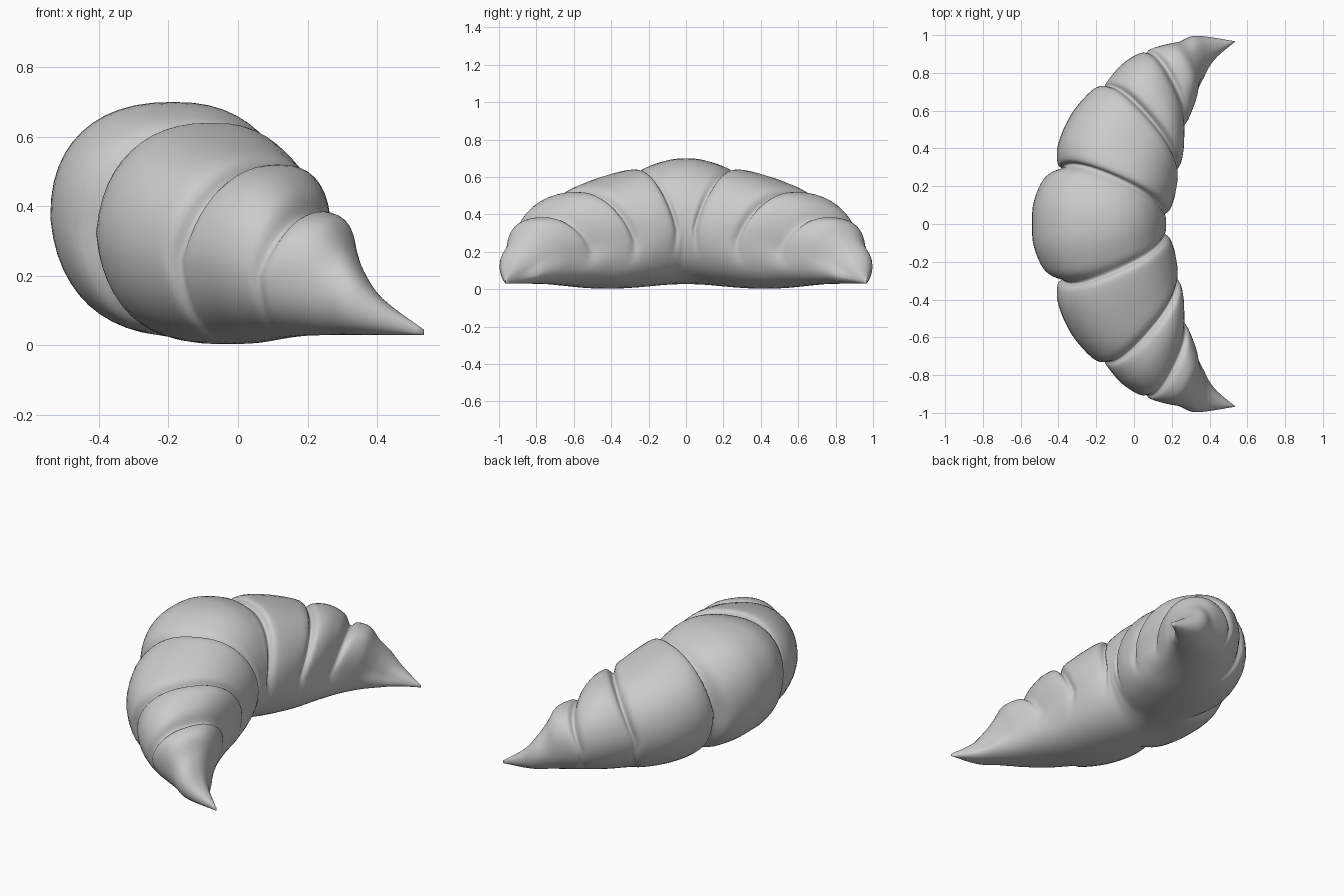
import bpy, bmesh, math
from mathutils import Vector

if "Cube" in bpy.data.objects:
    bpy.data.objects.remove(bpy.data.objects["Cube"])

# Half of the roll: outer x,y / inner x,y / top height / forward bow of the slice
HALF = [
    (-.54, .00, .17, .00, .70, .00),
    (-.53, .12, .17, .015, .69, .03),
    (-.475, .24, .17, .03, .65, .07),
    (-.38, .285, .155, .045, .61, .08),    # crease 1
    (-.405, .32, .19, .07, .64, .08),
    (-.40, .43, .215, .13, .625, .08),
    (-.33, .585, .225, .19, .585, .09),
    (-.22, .71, .225, .24, .54, .09),
    (-.165, .715, .21, .27, .49, .09),     # crease 2
    (-.145, .75, .24, .30, .52, .09),
    (-.07, .84, .255, .37, .50, .08),
    (.02, .90, .255, .45, .44, .07),
    (.06, .90, .25, .50, .37, .07),        # crease 3
    (.085, .925, .28, .54, .385, .07),
    (.17, .95, .325, .65, .36, .05),
    (.24, .965, .335, .71, .285, .04),
    (.31, .995, .36, .78, .22, .02),
    (.40, .99, .41, .86, .135, .01),
    (.535, .967, .535, .965, .045, .00),   # tip
]
SIDES, STEPS, WINDOW = 48, 4, 9


def mirrored(s):
    return (s[0], -s[1], s[2], -s[3], s[4], -s[5])


def spline(stations):
    """Catmull-Rom interpolation between slices."""
    out = []
    n = len(stations)
    for i in range(n - 1):
        a, b, c, d = (stations[min(max(k, 0), n - 1)] for k in (i - 1, i, i + 1, i + 2))
        for j in range(STEPS):
            t = j / STEPS
            out.append(tuple(
                .5 * (2 * q + (r - p) * t + (2 * p - 5 * q + 4 * r - s) * t * t
                      + (3 * q - p - 3 * r + s) * t ** 3)
                for p, q, r, s in zip(a, b, c, d)))
    out.append(stations[-1])
    return out


def angle(k):
    """Rounded-square position: u across (inner is +), w upward."""
    t = 2 * math.pi * k / SIDES
    return [math.copysign(abs(v) ** .85, v) for v in (math.cos(t), math.sin(t))]


def section(s):
    """Slice standing between the outer and inner edge."""
    outer, inner = Vector((s[0], s[1], 0)), Vector((s[2], s[3], 0))
    across = inner - outer
    forward = Vector((-across.y, across.x, 0)).normalized()
    y = abs(s[1] + s[3]) / 2
    low = .015 * math.cos(min(y, .8) / .4 * math.pi) + .015
    mid, half = (s[4] + low) / 2, (s[4] - low) / 2
    lean = .10 + .25 * max(0, y - .4)
    pts = []
    for k in range(SIDES):
        u, w = angle(k)
        if u > 0 and w > 0:
            u *= 1 - lean * w          # inner wall leans back
        if u < 0 and w < 0:
            u *= 1 + .10 * w           # outer wall tucks under
        p = outer + across * (.5 + .5 * u) + forward * s[5] * max(w, 0)
        p.z = mid + half * w
        pts.append(p)
    return pts


# Pastry body, with creases fading out towards the underside
loops = [section(s) for s in spline([mirrored(s) for s in HALF[:0:-1]] + HALF)]
bm = bmesh.new()
rings = []
for i, loop in enumerate(loops):
    r = min(WINDOW, i, len(loops) - 1 - i)
    ring = []
    for k, p in enumerate(loop):
        u, w = angle(k)
        fade = min(max(.25 - w * 1.3, 0), 1) * min(max(u + .7, 0), 1)
        mean = sum((loops[j][k] for j in range(i - r, i + r + 1)), Vector()) / (2 * r + 1)
        ring.append(bm.verts.new(p.lerp(mean, fade)))
    rings.append(ring)
for a, b in zip(rings, rings[1:]):
    for k in range(SIDES):
        m = (k + 1) % SIDES
        bm.faces.new((a[k], a[m], b[m], b[k]))
bm.faces.new(rings[0])
bm.faces.new(rings[-1])
bmesh.ops.recalc_face_normals(bm, faces=bm.faces)
mesh = bpy.data.meshes.new("croissant_body")
bm.to_mesh(mesh)
bm.free()
for f in mesh.polygons:
    f.use_smooth = True
body = bpy.data.objects.new("croissant_body", mesh)
bpy.context.collection.objects.link(body)
